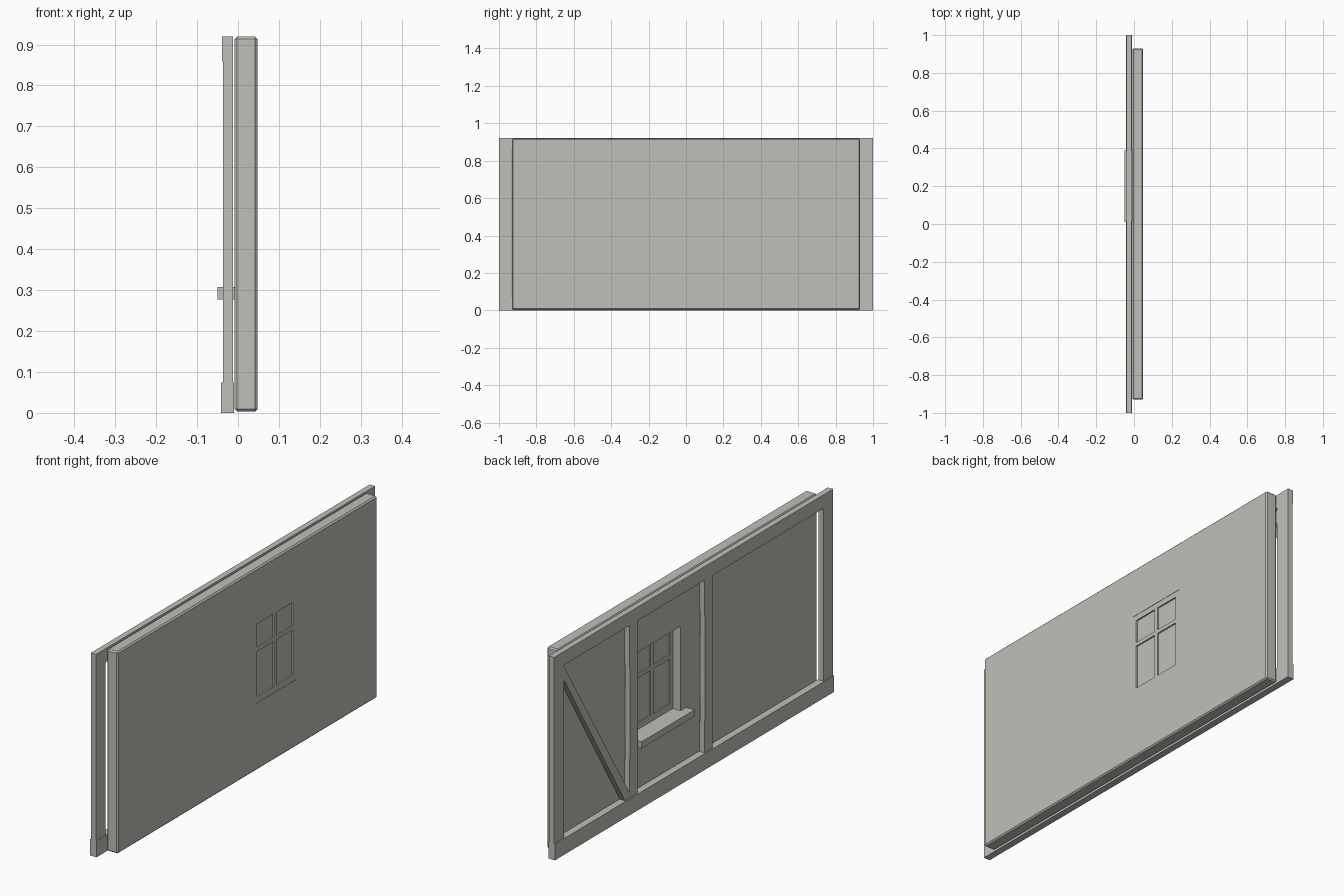
import bpy, bmesh

cube = bpy.data.objects.get("Cube")
if cube:
    bpy.data.objects.remove(cube, do_unlink=True)

plaster = bpy.data.materials.new("warm grey")
plaster.use_nodes = True
colour = (0.53, 0.52, 0.485, 1)
plaster.diffuse_color = colour
plaster.node_tree.nodes["Principled BSDF"].inputs["Base Color"].default_value = colour


def prism(name, outline, x0, x1, bevel=0):
    """Extrude a (y, z) outline from x0 to x1, with optional chamfer."""
    bm = bmesh.new()
    face = bm.faces.new([bm.verts.new((x0, y, z)) for y, z in outline])
    extruded = bmesh.ops.extrude_face_region(bm, geom=[face])["geom"]
    for v in extruded:
        if isinstance(v, bmesh.types.BMVert):
            v.co.x = x1
    bmesh.ops.recalc_face_normals(bm, faces=bm.faces)
    if bevel:
        bmesh.ops.bevel(bm, geom=bm.edges[:], offset=bevel, segments=1,
                        affect='EDGES', profile=0.5)
    mesh = bpy.data.meshes.new(name)
    bm.to_mesh(mesh)
    bm.free()
    mesh.materials.append(plaster)
    obj = bpy.data.objects.new(name, mesh)
    bpy.context.collection.objects.link(obj)
    return obj


def box(name, x0, x1, y0, y1, z0, z1, bevel=0):
    return prism(name, [(y0, z0), (y1, z0), (y1, z1), (y0, z1)], x0, x1, bevel)


def cut(target, cutter):
    """Apply a boolean difference and discard the cutter."""
    cutter.hide_render = True
    mod = target.modifiers.new("opening", 'BOOLEAN')
    mod.operation = 'DIFFERENCE'
    mod.solver = 'EXACT'
    mod.object = cutter
    bpy.context.view_layer.objects.active = target
    bpy.ops.object.modifier_apply(modifier=mod.name)
    bpy.data.objects.remove(cutter, do_unlink=True)


# Chamfered wall panel with the window opening
wall = box("wall_panel", -0.008, 0.048, -0.93, 0.93, 0.003, 0.919, 0.006)
cut(wall, box("window_cutter", -0.1, 0.1, 0.05, 0.355, 0.307, 0.69))

# Window: surround, glazing bars and panes
back, front = 0.031, 0.0465
box("window_left_stile", back, front, 0.327, 0.355, 0.307, 0.69)
box("window_right_stile", back, front, 0.05, 0.07, 0.307, 0.69)
box("window_top_rail", back, front, 0.07, 0.327, 0.665, 0.69)
box("window_bottom_rail", back, front, 0.07, 0.327, 0.307, 0.335)
box("window_upright_bar", back, front, 0.19, 0.21, 0.335, 0.665)
box("window_cross_bar", back, front, 0.07, 0.327, 0.54, 0.558)
box("window_panes", 0.037, 0.040, 0.07, 0.327, 0.335, 0.665)
box("window_sill", -0.05, back, 0.05, 0.355, 0.277, 0.307)
box("window_sill_board", -0.05, -0.008, 0.01, 0.39, 0.277, 0.307)

# Timber frame beams
box("bottom_beam", -0.042, -0.01, -1, 1, 0, 0.074)
box("top_beam", -0.0385, -0.012, -1, 1, 0.858, 0.92)

# Upright posts, slightly bowed by hand
for name, y0, y1 in [("left_end_post", 0.928, 1), ("window_post", 0.40, 0.458),
                     ("middle_post", -0.137, -0.08), ("right_end_post", -1, -0.932)]:
    bow = 0.004 if y0 > -0.9 and y1 < 0.9 else 0
    prism(name, [(y0, 0.074), (y1, 0.074), (y1 - bow, 0.45), (y1, 0.858),
                 (y0, 0.858), (y0 - bow, 0.45)], -0.037, -0.012)

# Diagonal brace
prism("diagonal_brace", [(0.928, 0.79), (0.928, 0.852), (0.458, 0.10),
                         (0.458, 0.074), (0.49, 0.074)], -0.0365, -0.012)
